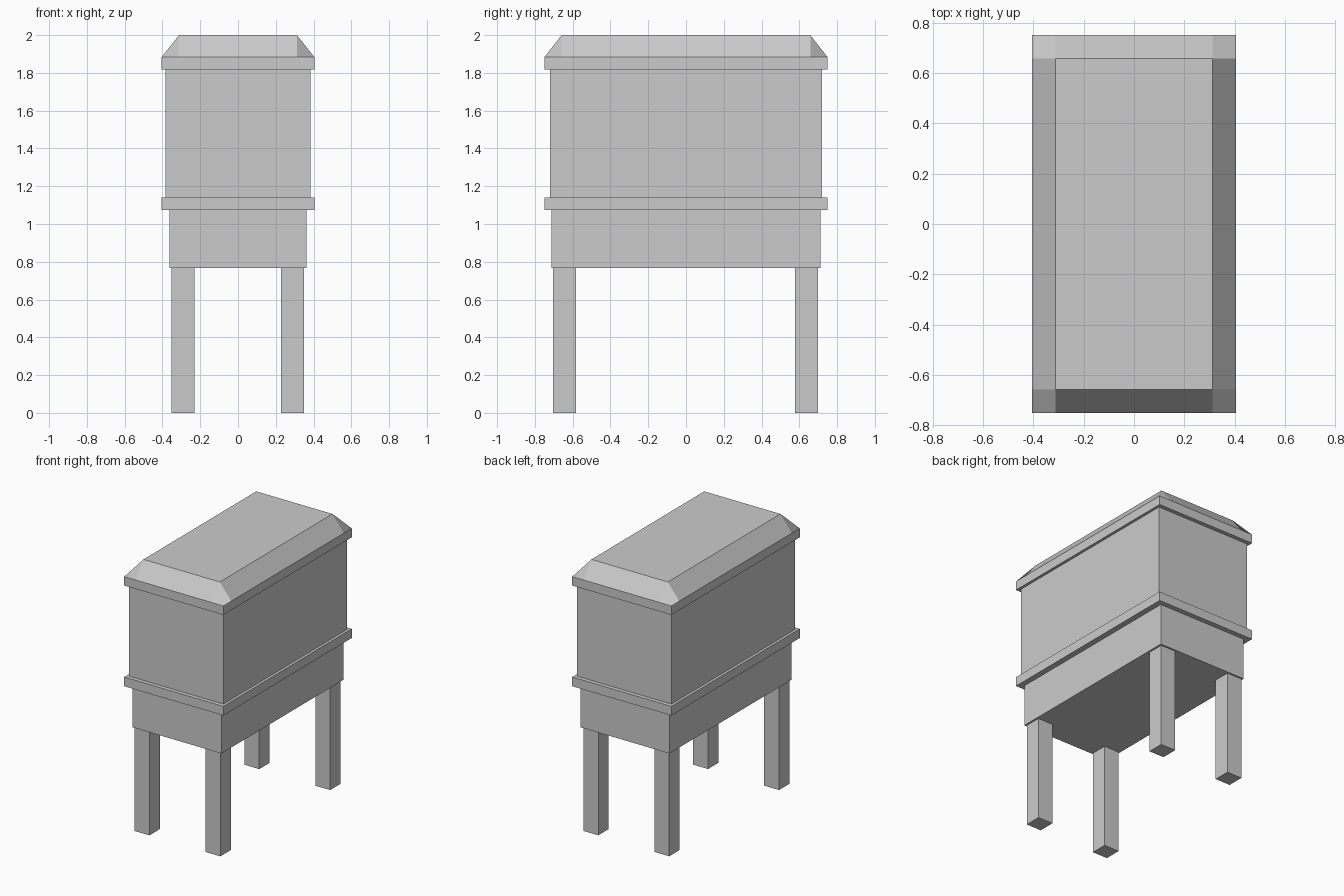
import bpy
import bmesh

cube = bpy.data.objects.get("Cube")
if cube:
    bpy.data.objects.remove(cube, do_unlink=True)

# One plain grey for everything
grey = bpy.data.materials.new("light grey")
grey.use_nodes = True
color = (0.6, 0.6, 0.6, 1)
grey.diffuse_color = color
grey.node_tree.nodes["Principled BSDF"].inputs["Base Color"].default_value = color


def add_object(name, bm):
    bmesh.ops.recalc_face_normals(bm, faces=bm.faces)
    mesh = bpy.data.meshes.new(name)
    bm.to_mesh(mesh)
    bm.free()
    mesh.materials.append(grey)
    obj = bpy.data.objects.new(name, mesh)
    bpy.context.collection.objects.link(obj)
    return obj


def box(name, half_x, half_y, bottom, top, center=(0, 0)):
    bm = bmesh.new()
    bmesh.ops.create_cube(bm, size=2)
    for v in bm.verts:
        v.co.x = center[0] + v.co.x * half_x
        v.co.y = center[1] + v.co.y * half_y
        v.co.z = top if v.co.z > 0 else bottom
    return add_object(name, bm)


# Stacked body
box("lower_box", 0.363, 0.713, 0.767, 1.09)
box("waist_band", 0.405, 0.75, 1.073, 1.141)
box("upper_box", 0.385, 0.72, 1.13, 1.83)

# Four square legs
for side, sx in (("left", 1), ("right", -1)):
    for end, sy in (("front", -1), ("back", 1)):
        box(f"{end}_{side}_leg", 0.061, 0.061, 0, 0.78,
            (sx * 0.29 - 0.002, sy * 0.641 - 0.002))

# Lid: a rim with sloped borders, square corner panels and a flat top
xs = (-0.405, -0.312, 0.312, 0.405)
ys = (-0.75, -0.658, 0.658, 0.75)
bm = bmesh.new()
grid = {}
for i, x in enumerate(xs):
    for j, y in enumerate(ys):
        inner = i in (1, 2) and j in (1, 2)
        grid[i, j] = bm.verts.new((x, y, 2.0 if inner else 1.883))
for i in range(3):
    for j in range(3):
        quad = [(i, j), (i + 1, j), (i + 1, j + 1), (i, j + 1)]
        # Start at the raised point so each corner folds along its hip
        if i != 1 and j != 1:
            k = quad.index((1 if i == 0 else 2, 1 if j == 0 else 2))
            quad = quad[k:] + quad[:k]
        bm.faces.new([grid[q] for q in quad])
border = [e for e in bm.edges if e.is_boundary]
rim = bmesh.ops.extrude_edge_only(bm, edges=border)["geom"]
for v in rim:
    if isinstance(v, bmesh.types.BMVert):
        v.co.z = 1.817
bmesh.ops.holes_fill(bm, edges=[e for e in bm.edges if e.is_boundary], sides=0)
add_object("lid", bm)
